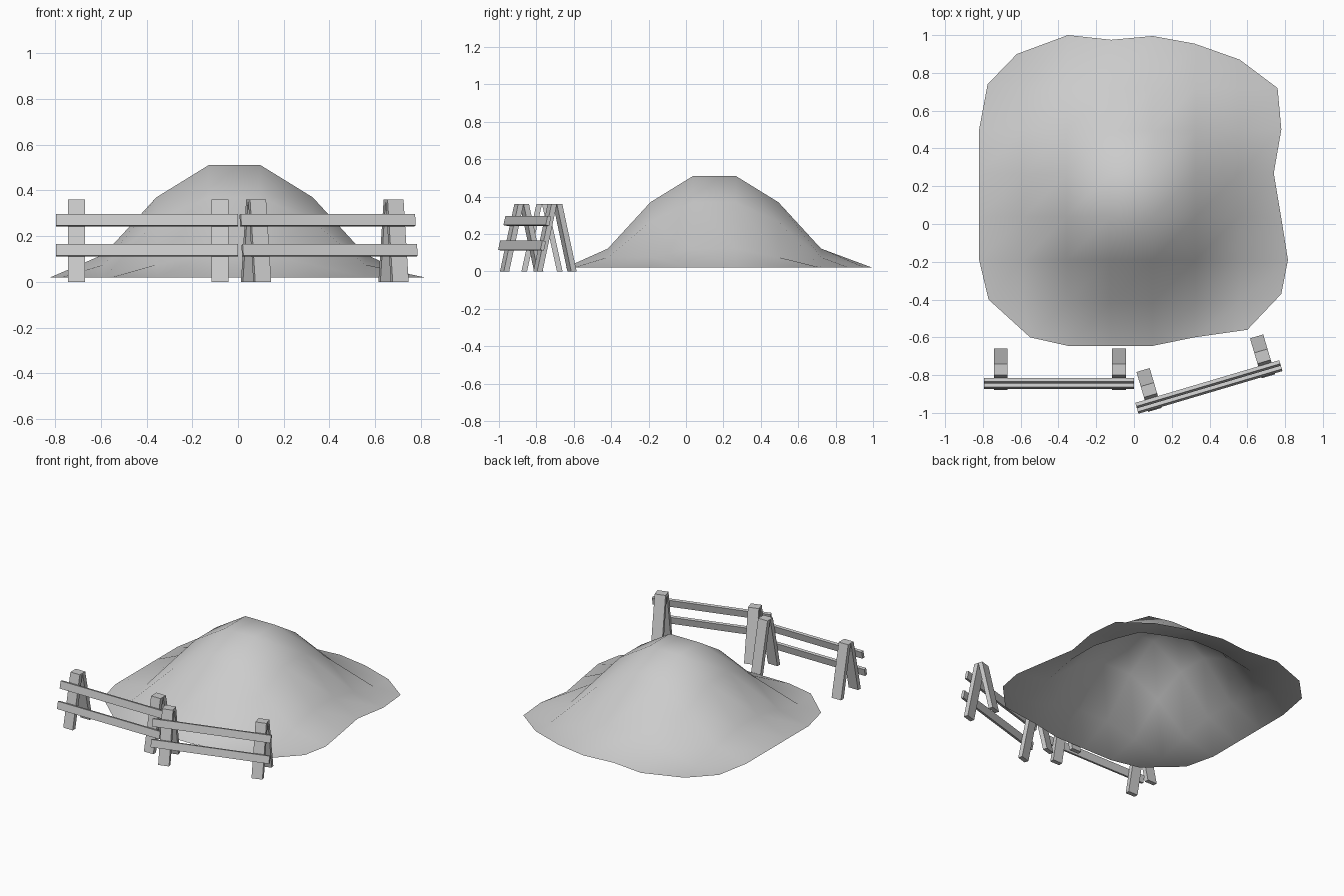
import bpy, bmesh
from math import sqrt, radians, atan
from mathutils import Matrix

if "Cube" in bpy.data.objects:
    bpy.data.objects.remove(bpy.data.objects["Cube"])

# ---- mound: 8x8 grid raised with a smooth falloff, uneven rim, cut corners ----
N, STEP, BASE, HEIGHT = 8, 0.228, 0.02, 0.49
CX, CY = -0.015, 0.152
bottom = [(-0.55, -0.6), (-0.35, -0.645), (-0.12, -0.645), (0.1, -0.645), (0.32, -0.6), (0.6, -0.56)]
top = [(-0.62, 0.9), (-0.35, 1.0), (-0.12, 0.975), (0.1, 0.995), (0.32, 0.955), (0.56, 0.87)]
left = [(-0.77, -0.4), (-0.82, -0.19), (-0.82, 0.04), (-0.82, 0.27), (-0.82, 0.5), (-0.775, 0.74)]
right = [(0.78, -0.37), (0.815, -0.19), (0.78, 0.03), (0.74, 0.27), (0.78, 0.5), (0.76, 0.72)]


def mound_point(i, j):
    if j == 0:
        return (*bottom[i - 1], BASE)
    if j == N - 1:
        return (*top[i - 1], BASE)
    if i == 0:
        return (*left[j - 1], BASE)
    if i == N - 1:
        return (*right[j - 1], BASE)
    u, v = i - 3.5, j - 3.5
    d = sqrt((abs(u) - 0.5) ** 2 + (abs(v) - 0.5) ** 2)
    t = max(0, 1 - d / sqrt(8))
    return (CX + u * STEP, CY + v * STEP, BASE + HEIGHT * t * t * (3 - 2 * t))


bm = bmesh.new()
grid = {(i, j): bm.verts.new(mound_point(i, j))
        for i in range(N) for j in range(N)
        if not (i in (0, N - 1) and j in (0, N - 1))}
for i in range(N - 1):
    for j in range(N - 1):
        keys = [(i, j), (i + 1, j), (i + 1, j + 1), (i, j + 1)]
        bm.faces.new([grid[k] for k in keys if k in grid])
for f in bm.faces:
    f.smooth = True
mesh = bpy.data.meshes.new("mound")
bm.to_mesh(mesh)
bm.free()
bpy.context.collection.objects.link(bpy.data.objects.new("mound", mesh))

# ---- fences: A-frame posts with two rails leaning on the front legs ----
FOOT, HEAD, LEG_T, LEG_W, LEG_H = 0.095, 0.015, 0.03, 0.073, 0.36
SLOPE = (FOOT - HEAD) / LEG_H


def box(name, size, local, place):
    bm = bmesh.new()
    bmesh.ops.create_cube(bm, size=1)
    bmesh.ops.scale(bm, vec=size, verts=bm.verts)
    bm.transform(place @ local)
    me = bpy.data.meshes.new(name)
    bm.to_mesh(me)
    bm.free()
    ob = bpy.data.objects.new(name, me)
    bpy.context.collection.objects.link(ob)


def fence(name, x, y, angle):
    place = Matrix.Translation((x, y, 0)) @ Matrix.Rotation(radians(angle), 4, 'Z')
    # sheared legs keep level feet and tops
    for px in (-0.3085, 0.3185):
        for s, side in ((-1, "front"), (1, "back")):
            shear = Matrix.Identity(4)
            shear[1][2] = -s * SLOPE
            local = Matrix.Translation((px, s * (FOOT + HEAD) / 2, LEG_H / 2)) @ shear
            box(f"{name}_{side}_leg", (LEG_W, LEG_T, LEG_H), local, place)
    # rails tilted to match the legs
    for z, level in ((0.1375, "lower"), (0.27, "upper")):
        ry = -FOOT + SLOPE * z - LEG_T / 2 - 0.01
        local = Matrix.Translation((0, ry, z)) @ Matrix.Rotation(-atan(SLOPE), 4, 'X')
        box(f"{name}_{level}_rail", (0.795, 0.02, 0.051), local, place)


fence("left_fence", -0.3975, -0.77, 0)
fence("right_fence", 0.375, -0.791, 16.5)
